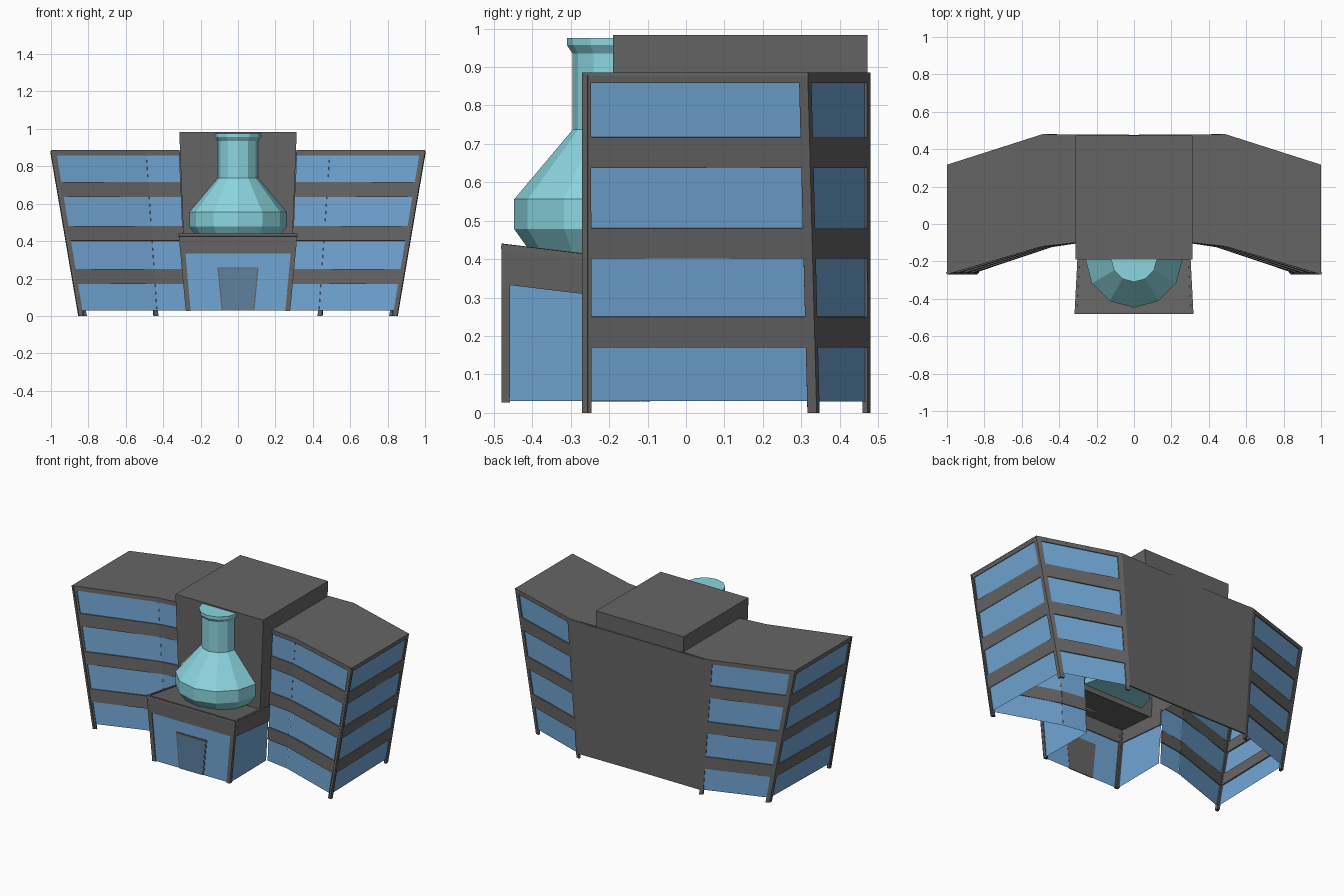
import bpy, bmesh, math
from mathutils import Vector

if "Cube" in bpy.data.objects:
    bpy.data.objects.remove(bpy.data.objects["Cube"])


def material(name, rgb):
    m = bpy.data.materials.new(name)
    m.diffuse_color = (*rgb, 1)
    m.use_nodes = True
    m.node_tree.nodes["Principled BSDF"].inputs["Base Color"].default_value = m.diffuse_color
    return m


GREY = material("grey_concrete", (0.13, 0.13, 0.13))
GLASS = material("blue_glass", (0.165, 0.38, 0.66))
DOOR = material("dark_door_glass", (0.11, 0.22, 0.345))
TEAL = material("teal_flask", (0.26, 0.67, 0.74))


def sheet(name, faces, mat, thick=0.0, inset=0.0, mirror=True):
    """Separate outward-facing polygons, pushed in, thickened inward and mirrored."""
    bm = bmesh.new()
    for pts in faces:
        pts = [Vector(p) for p in pts]
        n = (pts[1] - pts[0]).cross(pts[2] - pts[0]).normalized()
        bm.faces.new([bm.verts.new(p - n * inset) for p in pts])
    me = bpy.data.meshes.new(name)
    bm.to_mesh(me)
    bm.free()
    me.materials.append(mat)
    ob = bpy.data.objects.new(name, me)
    bpy.context.collection.objects.link(ob)
    if thick:
        s = ob.modifiers.new("thickness", 'SOLIDIFY')
        s.thickness, s.offset = thick, -1
    if mirror:
        ob.modifiers.new("mirror", 'MIRROR').use_axis[0] = True
    return ob


def at(line, z, h):
    """Point at height z on a leaning corner line (bottom xy, top xy)."""
    p = Vector(line[0]).lerp(Vector(line[1]), z / h)
    return (p.x, p.y, z)


def mix(a, b, t):
    return tuple(Vector(p).lerp(Vector(q), t) for p, q in zip(a, b))


def quad(a, b, z0, z1, h):
    return [at(a, z0, h), at(b, z0, h), at(b, z1, h), at(a, z1, h)]


def post(a, b, w, z1, h):
    """Strip of width w beginning at a, on the wall from a to b."""
    t = w / (Vector(b[0]) - Vector(a[0])).length
    return quad(a, mix(a, b, t), 0.0, z1, h)


def flip(face):
    return [face[1], face[0], face[3], face[2]]


# Wings: flared walls with grey floor bands
H = 0.88
wing = [((0.275, -0.10), (0.313, -0.10)),
        ((0.43, -0.125), (0.49, -0.12)),
        ((0.85, -0.27), (1.0, -0.27)),
        ((0.835, 0.34), (1.0, 0.317)),
        ((0.43, 0.48), (0.49, 0.48))]
walls = list(zip(wing, wing[1:]))
sheet("wing_glass", [quad(a, b, 0.03, 0.87, H) for a, b in walls], GLASS, inset=0.006)
bands = [(0.17, 0.25), (0.402, 0.48), (0.637, 0.717), (0.858, H)]
sheet("wing_bands", [quad(a, b, z0, z1, H) for a, b in walls for z0, z1 in bands],
      GREY, 0.012)
posts = []
for a, b in walls[1:]:
    if a is not wing[1]:
        posts.append(post(a, b, 0.024, H, H))
    posts.append(flip(post(b, a, 0.024, H, H)))
sheet("wing_posts", posts, GREY, 0.014)
sheet("wing_roof", [[at(p, H, H) for p in wing] + [(0.313, 0.475, H)]], GREY, 0.01, 0.006)

# Plain rear wall
sheet("rear_wall", [quad(wing[-1], ((0, 0.477), (0, 0.477)), 0.03, H, H)], GREY, 0.01)

# Central tower, open underneath
TH = 0.983
tower = [((0, -0.19), (0, -0.19)), ((0.275, -0.19), (0.314, -0.19)),
         ((0.275, 0.472), (0.314, 0.472)), ((0, 0.472), (0, 0.472))]
sides = [quad(a, b, 0.38, TH, TH) for a, b in zip(tower, tower[1:])]
sheet("tower", sides + [[at(p, TH, TH) for p in tower]], GREY)

# Entrance porch: glass box with sloping roof
PH = 0.44
porch = [((0, -0.48), (0, -0.48)), ((0.277, -0.48), (0.318, -0.48)),
         ((0.275, -0.10), (0.298, -0.10))]


def slope(face, low):
    """Tilt the band edges down toward the back."""
    return [(x, y, z - 0.12 * (y + 0.48) if z > low else z) for x, y, z in face]


pw = list(zip(porch, porch[1:]))
sheet("porch_glass", [slope(quad(a, b, 0.03, 0.36, PH), 0.1) for a, b in pw],
      GLASS, inset=0.006)
sheet("porch_band", [slope(quad(a, b, 0.335, PH, PH), 0.1) for a, b in pw], GREY, 0.012)
sheet("porch_posts", [[(x, y, max(z, 0.027)) for x, y, z in f] for f in (
      flip(post(porch[1], porch[0], 0.024, 0.40, PH)),
      post(porch[1], porch[2], 0.022, 0.40, PH))], GREY, 0.014)
roof = [(0, -0.48, PH), (0.318, -0.48, PH), (0.303, -0.19, PH), (0, -0.19, PH)]
sheet("porch_roof", [slope(roof, 0)], GREY, 0.01, 0.004)

# Door with thin frame
for name, mat, y, d in (("door_frame", GREY, -0.477, 0), ("door", DOOR, -0.479, 0.007)):
    sheet(name, [[(-0.088 + d, y, 0.03), (0.088 - d, y, 0.03),
                  (0.11 - d, y, 0.26 - d), (-0.11 + d, y, 0.26 - d)]],
          mat, 0.004, mirror=False)

# Twelve-sided flask, half sunk into the tower front
profile = [(0.215, 0.415), (0.26, 0.478), (0.26, 0.556), (0.108, 0.737),
           (0.108, 0.935), (0.123, 0.957), (0.123, 0.975)]
N = 12
bm = bmesh.new()
rings = [[bm.verts.new((r * math.sin(2 * math.pi * i / N),
                        -0.187 - r * math.cos(2 * math.pi * i / N), z))
          for i in range(N)] for r, z in profile]
for lo, hi in zip(rings, rings[1:]):
    for i in range(N):
        j = (i + 1) % N
        bm.faces.new((lo[i], lo[j], hi[j], hi[i]))
bm.faces.new(rings[0][::-1])
bm.faces.new(rings[-1])
me = bpy.data.meshes.new("flask")
bm.to_mesh(me)
bm.free()
me.materials.append(TEAL)
bpy.context.collection.objects.link(bpy.data.objects.new("flask", me))
